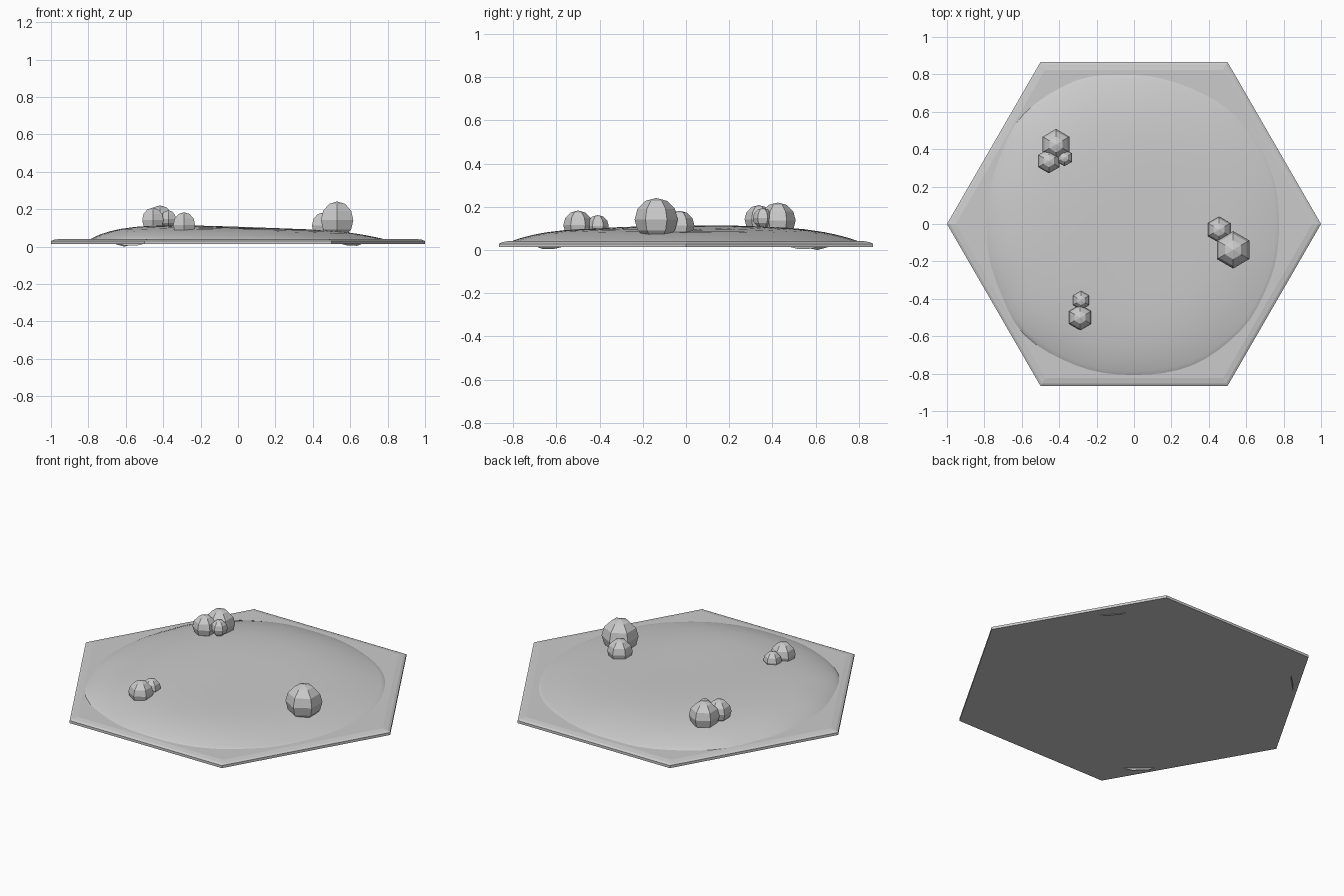
import bpy, bmesh
from math import sin, cos, pi, exp

if "Cube" in bpy.data.objects:
    bpy.data.objects.remove(bpy.data.objects["Cube"])


def make_object(name, bm):
    bmesh.ops.recalc_face_normals(bm, faces=bm.faces)
    mesh = bpy.data.meshes.new(name)
    bm.to_mesh(mesh)
    bm.free()
    ob = bpy.data.objects.new(name, mesh)
    bpy.context.collection.objects.link(ob)
    return ob


def ring(bm, n, point):
    return [bm.verts.new(point(2 * pi * i / n)) for i in range(n)]


def bridge(bm, a, b):
    n = len(a)
    for i in range(n):
        j = (i + 1) % n
        bm.faces.new((a[i], a[j], b[j], b[i]))


# Hexagonal tile with a chamfered top edge
bm = bmesh.new()
rings = [ring(bm, 6, lambda a, r=r, z=z: (r * cos(a), r * sin(a), z))
         for r, z in ((1, 0.014), (1, 0.029), (0.985, 0.036), (0.952, 0.041))]
for lower, upper in zip(rings, rings[1:]):
    bridge(bm, lower, upper)
bm.faces.new(rings[0])
bm.faces.new(rings[-1])
make_object("hex_tile", bm)

# Uneven grassy mound: outline radii every 22.5 degrees
OUTLINE = [0.78, 0.79, 0.80, 0.79, 0.80, 0.83, 0.835, 0.80,
           0.79, 0.80, 0.835, 0.82, 0.81, 0.82, 0.81, 0.79]


def radius(a):
    f = a / (2 * pi) * 16
    i = int(f)
    k = (1 - cos(pi * (f - i))) / 2
    return OUTLINE[i % 16] * (1 - k) + OUTLINE[(i + 1) % 16] * k


def mound_point(a, t):
    r = radius(a) * t
    x, y = r * cos(a), r * sin(a)
    if t > 1:
        # Rim sinks into the tile and pokes through at three places
        dip = sum(exp(-((a - c) / 0.1) ** 2) for c in (0.73, 2.36, 3.98))
        return x, y, 0.024 - 0.024 * min(dip, 1)
    power = 4.6 - 1.4 * cos(a) - 0.8 * sin(a)
    top = 0.105 - 0.014 * x + 0.01 * y + 0.004 * sin(6 * x + 3.5) * cos(4 * y)
    return x, y, 0.04 + (top - 0.04) * (1 - t ** power)


bm = bmesh.new()
centre = bm.verts.new(mound_point(0, 0))
levels = [0.15, 0.3, 0.45, 0.6, 0.7, 0.8, 0.87, 0.93, 0.97, 1.0, 1.03]
rings = [ring(bm, 64, lambda a, t=t: mound_point(a, t)) for t in levels]
for i in range(64):
    bm.faces.new((centre, rings[0][i], rings[0][(i + 1) % 64]))
for inner, outer in zip(rings, rings[1:]):
    bridge(bm, inner, outer)
mound = make_object("grass_mound", bm)
if mound.data.polygons[0].normal.z < 0:
    mound.data.flip_normals()
mound.data.shade_smooth()

# Low-poly bushes: x, y, z, radius
BUSHES = {
    "back_bush": [(-0.417, 0.425, 0.137, 0.083), (-0.455, 0.337, 0.142, 0.066),
                  (-0.372, 0.355, 0.148, 0.046)],
    "right_bush": [(0.53, -0.138, 0.141, 0.1), (0.455, -0.03, 0.113, 0.069)],
    "front_bush": [(-0.288, -0.5, 0.115, 0.068), (-0.283, -0.408, 0.112, 0.05)],
}
for name, balls in BUSHES.items():
    bm = bmesh.new()
    for x, y, z, r in balls:
        made = bmesh.ops.create_uvsphere(bm, u_segments=6, v_segments=6, radius=r)
        bmesh.ops.translate(bm, verts=made["verts"], vec=(x, y, z))
    make_object(name, bm)
